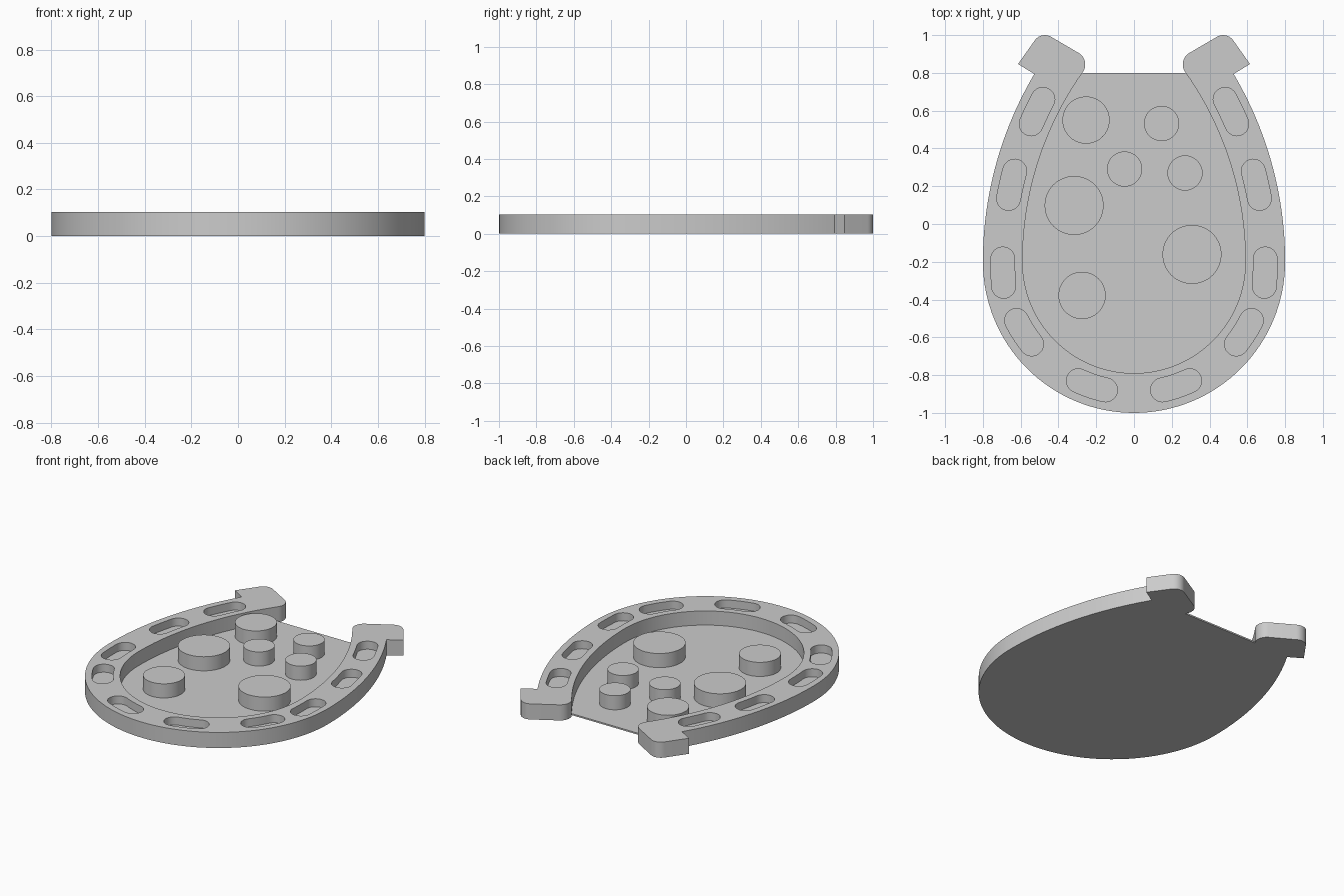
import bpy, bmesh, math

if "Cube" in bpy.data.objects:
    bpy.data.objects.remove(bpy.data.objects["Cube"])

H = 0.103        # full height
FLOOR = 0.01     # base plate thickness
SLOT_Z = 0.05    # bottom of the nail slots
CY = -0.2        # height of the widest point
SIDE_CX = -1.15  # centre x of the long side arcs

mat = bpy.data.materials.new("light grey")
mat.diffuse_color = (0.6, 0.6, 0.6, 1)
mat.use_nodes = True
mat.node_tree.nodes["Principled BSDF"].inputs["Base Color"].default_value = mat.diffuse_color


def arc(cx, cy, r, a0, a1, n):
    """Points on a circular arc, angles in degrees."""
    return [(cx + r * math.cos(math.radians(a0 + (a1 - a0) * i / n)),
             cy + r * math.sin(math.radians(a0 + (a1 - a0) * i / n))) for i in range(n + 1)]


def side_angle(r, y):
    return math.degrees(math.asin((y - CY) / (r - SIDE_CX)))


def half_egg(r, y_end, n=32):
    """Right half of the shoe curve, from the toe up to y_end."""
    top = arc(SIDE_CX, CY, r - SIDE_CX, 0, side_angle(r, y_end), n)
    return arc(0, CY, r, -90, 0, n) + top[1:]


def mirrored(pts):
    return [(-x, y) for x, y in reversed(pts)]


def finish(bm, name):
    bmesh.ops.recalc_face_normals(bm, faces=bm.faces)
    mesh = bpy.data.meshes.new(name)
    bm.to_mesh(mesh)
    bm.free()
    mesh.materials.append(mat)
    ob = bpy.data.objects.new(name, mesh)
    bpy.context.collection.objects.link(ob)
    return ob


def add_prism(bm, pts, z0, z1):
    face = bm.faces.new([bm.verts.new((x, y, z0)) for x, y in pts])
    ext = bmesh.ops.extrude_face_region(bm, geom=[face], use_keep_orig=True)
    for v in ext["geom"]:
        if isinstance(v, bmesh.types.BMVert):
            v.co.z = z1


def smooth(ob):
    bpy.ops.object.select_all(action='DESELECT')
    ob.select_set(True)
    bpy.context.view_layer.objects.active = ob
    bpy.ops.object.shade_smooth_by_angle(angle=math.radians(30))


# Horseshoe rim with hooked heels
outer = half_egg(0.8, 0.794)
heel = [(0.614, 0.847)] + arc(0.472, 0.935, 0.065, 33, 123, 10) \
    + arc(0.328, 0.845, 0.07, 123, 215, 10)
inner = half_egg(0.59, 0.77)
right = outer + heel + inner[::-1]
bm = bmesh.new()
# first and last points lie on the centre line, so the mirrored half skips them
add_prism(bm, outer + heel + inner[:0:-1] + [inner[0]]
          + mirrored(outer + heel + inner[:0:-1])[:-1], 0, H)
rim = finish(bm, "horseshoe_rim")

# Nail slots: rounded grooves that follow the middle of the rim
MID, SR = 0.695, 0.063


def slot(cx, r, a0, a1):
    p0 = arc(cx, CY, r, a0, a0, 1)[0]
    p1 = arc(cx, CY, r, a1, a1, 1)[0]
    return (arc(cx, CY, r + SR, a0, a1, 8) + arc(*p1, SR, a1, a1 + 180, 14)[1:]
            + arc(cx, CY, r - SR, a1, a0, 8)[1:] + arc(*p0, SR, a0 + 180, a0 + 360, 14)[1:-1])


bm = bmesh.new()
slots = [slot(SIDE_CX, MID - SIDE_CX, side_angle(MID, a), side_angle(MID, b))
         for a, b in ((0.53, 0.66), (0.135, 0.28), (-0.33, -0.185))]
slots += [slot(0, MID, a, b) for a, b in ((-38.8, -26.5), (-77.5, -64.9))]
for s in slots:
    add_prism(bm, s, SLOT_Z, H + 0.1)
    add_prism(bm, mirrored(s), SLOT_Z, H + 0.1)
cutter = finish(bm, "slot_cutter")
cutter.hide_render = True
cutter.display_type = 'WIRE'

mod = rim.modifiers.new("slots", 'BOOLEAN')
mod.operation = 'DIFFERENCE'
mod.solver = 'EXACT'
mod.object = cutter
bpy.context.view_layer.objects.active = rim
bpy.ops.object.modifier_apply(modifier=mod.name)
bpy.data.objects.remove(cutter)
smooth(rim)

# Thin base plate filling the inside of the shoe
half = inner + [(0.275, 0.8)]
bm = bmesh.new()
add_prism(bm, half + mirrored(half)[:-1], 0, FLOOR)
smooth(finish(bm, "base_plate"))

# Round studs standing on the plate
for i, (x, y, r) in enumerate([(-0.254, 0.55, 0.125), (0.146, 0.532, 0.093),
                               (-0.05, 0.291, 0.093), (0.27, 0.27, 0.093),
                               (-0.317, 0.098, 0.156), (0.307, -0.161, 0.156),
                               (-0.275, -0.378, 0.125)]):
    bm = bmesh.new()
    add_prism(bm, arc(x, y, r, 0, 360, 64)[:-1], FLOOR, H)
    smooth(finish(bm, f"stud_{i + 1}"))
